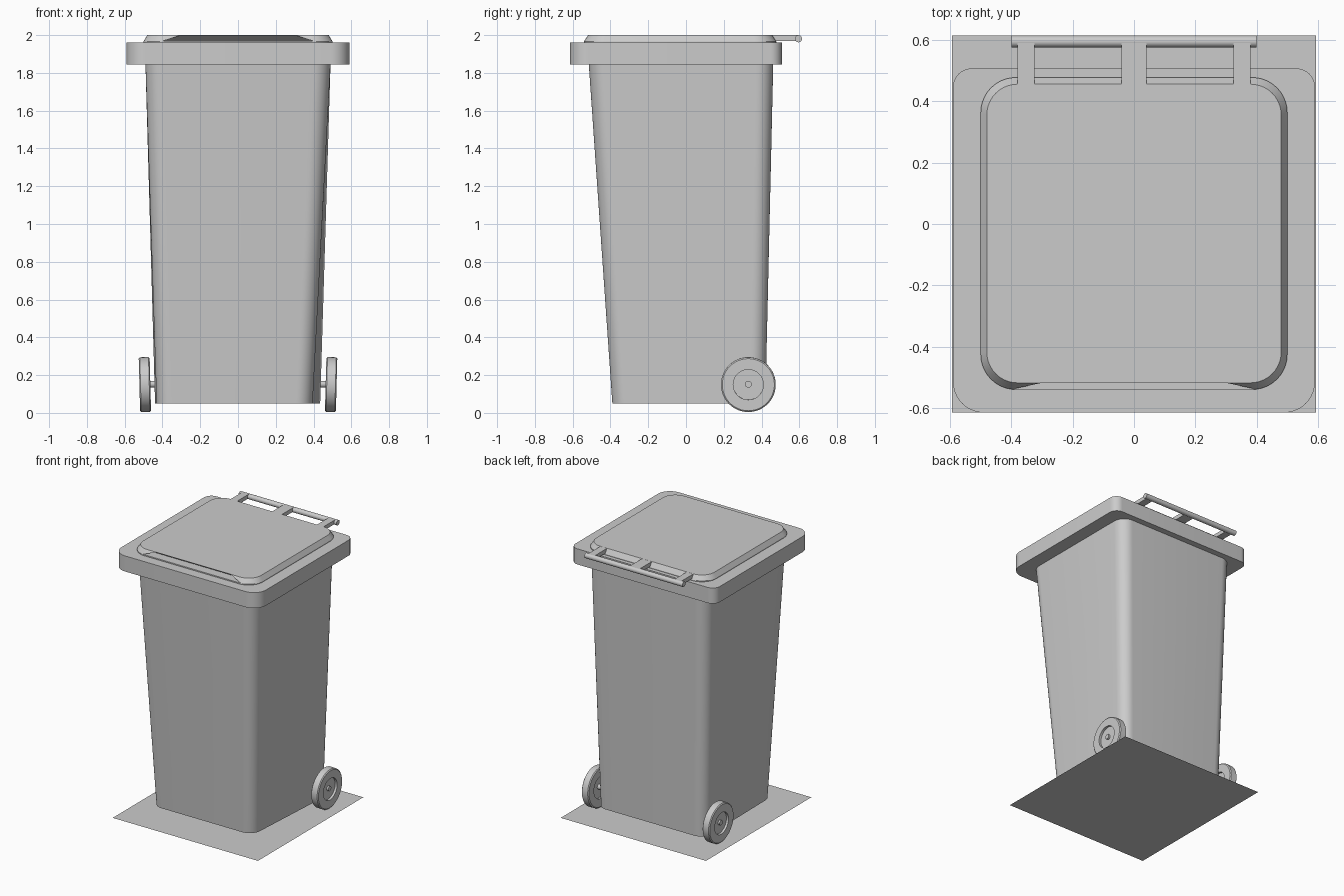
import bpy
import bmesh
from math import sin, cos, pi, radians
from mathutils import Vector, Matrix

cube = bpy.data.objects.get("Cube")
if cube:
    bpy.data.objects.remove(cube, do_unlink=True)

grey = bpy.data.materials.new("plain_grey")
grey.use_nodes = True
grey.diffuse_color = (0.6, 0.6, 0.6, 1)
bsdf = next(n for n in grey.node_tree.nodes if n.type == "BSDF_PRINCIPLED")
bsdf.inputs["Base Color"].default_value = grey.diffuse_color


def make_object(name, bm):
    bmesh.ops.recalc_face_normals(bm, faces=bm.faces)
    mesh = bpy.data.meshes.new(name)
    bm.to_mesh(mesh)
    bm.free()
    mesh.materials.append(grey)
    obj = bpy.data.objects.new(name, mesh)
    bpy.context.collection.objects.link(obj)
    return obj


def activate(obj):
    bpy.ops.object.select_all(action="DESELECT")
    obj.select_set(True)
    bpy.context.view_layer.objects.active = obj


def smooth(obj):
    activate(obj)
    bpy.ops.object.shade_smooth_by_angle(angle=radians(30))


def rectangle(x, front, back):
    return [(-x, front), (x, front), (x, back), (-x, back)]


def rounded(corners, radii, z, steps=10):
    """Outline of a four-cornered section with rounded corners."""
    pts = [Vector((x, y, z)) for x, y in corners]
    ring = []
    for i, c in enumerate(pts):
        a = (pts[i - 1] - c).normalized() * radii[i]
        b = (pts[(i + 1) % 4] - c).normalized() * radii[i]
        for k in range(steps + 1):
            t = k / steps * pi / 2
            ring.append(c + a * (1 - sin(t)) + b * (1 - cos(t)))
    return ring


def loft(name, rings):
    """Capped skin through rings of equal point count."""
    bm = bmesh.new()
    loops = [[bm.verts.new(p) for p in ring] for ring in rings]
    n = len(loops[0])
    for low, high in zip(loops, loops[1:]):
        for i in range(n):
            j = (i + 1) % n
            bm.faces.new((low[i], low[j], high[j], high[i]))
    bm.faces.new(loops[0][::-1])
    bm.faces.new(loops[-1])
    return make_object(name, bm)


def box(name, x0, x1, y0, y1, z0, z1):
    return loft(name, [[Vector((x, y, z)) for x, y in
                        ((x0, y0), (x1, y0), (x1, y1), (x0, y1))] for z in (z0, z1)])


def rod(name, half_length, radius, y, z):
    bm = bmesh.new()
    bmesh.ops.create_cone(bm, cap_ends=True, segments=32, radius1=radius,
                          radius2=radius, depth=2 * half_length,
                          matrix=Matrix.Translation((0, y, z)) @ Matrix.Rotation(pi / 2, 4, "Y"))
    smooth(make_object(name, bm))


# Tapered container, slightly narrower at the foot of the front
foot = [(-0.43, -0.39), (0.39, -0.39), (0.44, 0.42), (-0.44, 0.42)]
smooth(loft("bin_body", [
    rounded(foot, [0.08] * 4, 0.05),
    rounded(rectangle(0.49, -0.515, 0.462), [0.09] * 4, 1.85)]))

# Overhanging lid rim
rim = rectangle(0.59, -0.615, 0.507)
smooth(loft("lid_rim", [rounded(rim, [0.1, 0.1, 0.06, 0.06], z) for z in (1.845, 1.96)]))

# Raised lid panel with bevelled sides
panel = loft("lid_panel", [
    rounded(rectangle(0.5, -0.54, 0.478), [0.115] * 4, 1.955),
    rounded(rectangle(0.5, -0.54, 0.478), [0.115] * 4, 1.967),
    rounded(rectangle(0.48, -0.518, 0.456), [0.1] * 4, 2.0)])

# Undercut finger grip at the front of the panel
cutter = loft("grip_cutter", [
    [Vector((x, y, z)) for x, y in rectangle(half, -0.7, back)]
    for half, back, z in ((0.4, -0.47, 1.968), (0.27, -0.535, 2.01))])
cutter.hide_render = True
activate(panel)
cut = panel.modifiers.new("grip", "BOOLEAN")
cut.operation = "DIFFERENCE"
cut.solver = "EXACT"
cut.object = cutter
bpy.ops.object.modifier_apply(modifier=cut.name)
bpy.data.objects.remove(cutter, do_unlink=True)
smooth(panel)

# Rear handle: three arms and a round bar
for name, x0, x1 in (("right_handle_arm", -0.38, -0.325),
                     ("middle_handle_arm", -0.04, 0.04),
                     ("left_handle_arm", 0.325, 0.38)):
    box(name, x0, x1, 0.44, 0.595, 1.97, 1.9995)
rod("handle_bar", 0.4, 0.019, 0.595, 1.981)

# Wheels with a recessed hub on both faces, slightly cambered
rim_profile = [(0.0, 0.012), (0.08, 0.012), (0.08, 0.029), (0.138, 0.029), (0.145, 0.023)]
profile = rim_profile + [(r, -x) for r, x in reversed(rim_profile)]
for side, name in ((-1, "right_wheel"), (1, "left_wheel")):
    bm = bmesh.new()
    verts = [bm.verts.new((x, 0, r)) for r, x in profile]
    edges = [bm.edges.new(pair) for pair in zip(verts, verts[1:])]
    bmesh.ops.spin(bm, geom=verts + edges, cent=(0, 0, 0), axis=(1, 0, 0),
                   angle=2 * pi, steps=48, use_merge=True)
    bmesh.ops.remove_doubles(bm, verts=bm.verts, dist=0.0001)
    wheel = make_object(name, bm)
    wheel.location = (side * 0.493, 0.33, 0.15)
    wheel.rotation_euler.y = side * radians(1.5)
    smooth(wheel)
rod("axle", 0.518, 0.018, 0.33, 0.152)

# Flat sheet under the bin
bm = bmesh.new()
bmesh.ops.create_grid(bm, x_segments=1, y_segments=1, size=1,
                      matrix=Matrix.Diagonal((0.593, 0.614, 1, 1)))
for face in bm.faces:
    if face.normal.z < 0:
        face.normal_flip()
sheet = make_object("base_sheet", bm)
